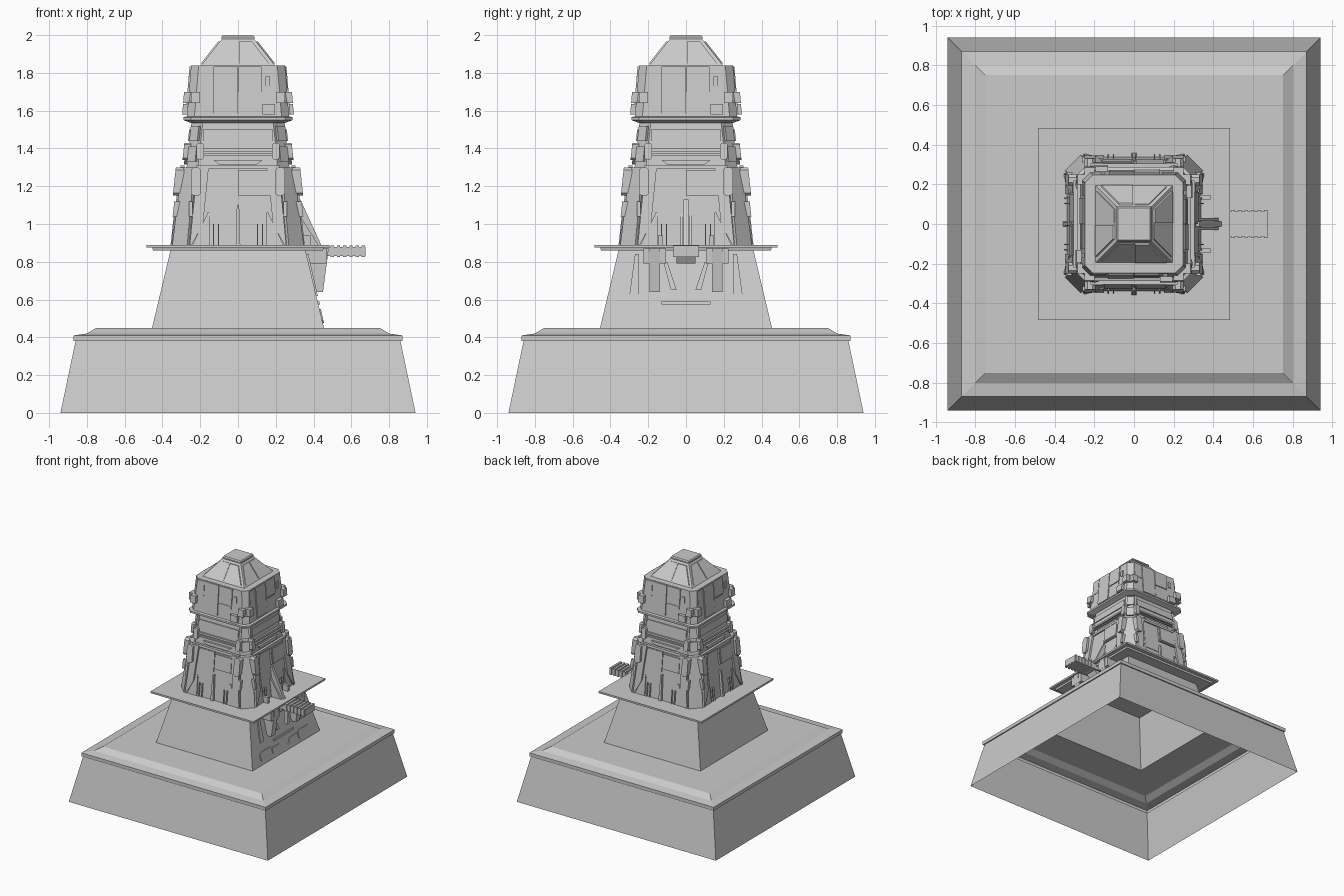
import bpy, bmesh, math
from mathutils import Matrix, Vector

cube = bpy.data.objects.get("Cube")
if cube:
    bpy.data.objects.remove(cube, do_unlink=True)

grey = bpy.data.materials.new("plain grey")
grey.use_nodes = True
colour = (0.6, 0.6, 0.6, 1)
grey.diffuse_color = colour
grey.node_tree.nodes["Principled BSDF"].inputs["Base Color"].default_value = colour

# Main heights and corner cuts
rim, ledge, deck = 0.38, 0.45, 0.89
waist, neck, shoulder, crown, summit = 1.3, 1.55, 1.84, 1.98, 2
body_cut, upper_cut, head_cut = 0.08, 0.06, 0.04


def finish(name, bm):
    mesh = bpy.data.meshes.new(name)
    bm.to_mesh(mesh)
    bm.free()
    mesh.materials.append(grey)
    bpy.context.collection.objects.link(bpy.data.objects.new(name, mesh))


def square_ring(bm, half, height, cut):
    """Square outline whose corners may be cut off."""
    points = []
    for quarter in range(4):
        turn = Matrix.Rotation(quarter * math.pi / 2, 3, "Z")
        ends = (cut - half, half - cut) if cut else (half,)
        points += [turn @ Vector((end, -half, height)) for end in ends]
    return [bm.verts.new(point) for point in points]


def bridge(bm, lower, upper):
    count = len(lower)
    for i in range(count):
        j = (i + 1) % count
        bm.faces.new((lower[i], lower[j], upper[j], upper[i]))


def loft(name, profile, cut=0, closed_top=True, closed_bottom=False):
    bm = bmesh.new()
    rings = [square_ring(bm, half, height, cut) for half, height in profile]
    for lower, upper in zip(rings, rings[1:]):
        bridge(bm, lower, upper)
    if closed_top:
        bm.faces.new(rings[-1])
    if closed_bottom:
        bm.faces.new(rings[0][::-1])
    finish(name, bm)


def prism(bm, inner, outer):
    start = [bm.verts.new(point) for point in inner]
    end = [bm.verts.new(point) for point in outer]
    bm.faces.new(start[::-1])
    bm.faces.new(end)
    bridge(bm, start, end)


def clipped(corners, clip):
    """Cut every corner of an outline by the same length."""
    outline = []
    for i, corner in enumerate(corners):
        for other in (corners[i - 1], corners[(i + 1) % len(corners)]):
            outline.append(corner + (other - corner).normalized() * clip)
    return outline


faces = range(4)
corners = [face + 0.5 for face in faces]
gun_side = [1]


def panel(name, wall, left, right, bottom, top, depth, lean_left=0, lean_right=0,
          clip=0, mirror=False, turns=faces):
    """Raised four-sided plate on a sloping wall, repeated around the tower."""
    outline = [Vector((left, bottom)), Vector((right, bottom)),
               Vector((right + lean_right, top)), Vector((left + lean_left, top))]
    if clip:
        outline = clipped(outline, clip)
    bm = bmesh.new()
    for step in turns:
        turn = Matrix.Rotation(step * math.pi / 2, 3, "Z")
        for side in ((1, -1) if mirror else (1,)):
            inner, outer = [[turn @ Vector((side * u, -wall(z) - offset, z)) for u, z in outline]
                            for offset in (-0.01, depth)]
            prism(bm, inner, outer)
    bmesh.ops.recalc_face_normals(bm, faces=bm.faces)
    finish(name, bm)


def band(name, wall, half, bottom, top, depth, lean=0, turns=faces):
    panel(name, wall, -half, half, bottom, top, depth, lean_left=-lean, lean_right=lean, turns=turns)


def block(name, back, front, bottom, top, width, lean=0, spread=0):
    """Block on the gun side; a spread makes a pair of them."""
    bm = bmesh.new()
    profile = [(back, bottom), (front, bottom), (front + lean, top), (back, top)]
    for centre in {-spread, spread}:
        start, end = [[(x, centre + half, z) for x, z in profile] for half in (-width / 2, width / 2)]
        prism(bm, start, end)
    bmesh.ops.recalc_face_normals(bm, faces=bm.faces)
    finish(name, bm)


def slope(foot, bottom, brow, top):
    return lambda z: foot + (brow - foot) * (z - bottom) / (top - bottom)


def diagonal(wall, cut):
    return lambda z: (2 * wall(z) - cut) / math.sqrt(2)


pedestal = slope(0.455, ledge, 0.355, deck)
lower = slope(0.337, deck, 0.293, waist)
upper = slope(0.272, waist, 0.245, neck)
head = slope(0.272, neck, 0.248, shoulder)
roof = slope(0.195, shoulder, 0.085, crown)
lower_corner = diagonal(lower, body_cut)
upper_corner = diagonal(upper, upper_cut)
head_corner = diagonal(head, head_cut)


def tower_stage(name, wall, bottom, top, cut=0):
    loft(name, [(wall(bottom), bottom), (wall(top), top)], cut)


# Hollow base and pedestal, with the deck above
loft("base", [(0.94, 0), (0.86, rim), (0.87, rim), (0.87, 0.41), (0.8, 0.42),
              (0.75, ledge), (pedestal(ledge), ledge)], closed_top=False)
loft("pedestal", [(pedestal(ledge), ledge), (pedestal(deck), deck - 0.02)], closed_top=False)
loft("deck_underside", [(0.45, deck - 0.03), (0.455, deck - 0.01)], closed_bottom=True)
loft("deck", [(0.485, deck - 0.015), (0.485, deck)], closed_bottom=True)

# Tower stages
tower_stage("lower_tower", lower, deck, waist, body_cut)
tower_stage("upper_tower", upper, waist, neck, upper_cut)
tower_stage("head", head, neck, shoulder, head_cut)
tower_stage("roof", roof, shoulder, crown)
loft("collar", [(0.25, neck - 0.015), (0.288, neck), (0.288, neck + 0.015), (0.27, neck + 0.02)],
     head_cut, closed_bottom=True)
loft("roof_cap", [(0.087, crown), (0.087, summit - 0.01), (0.08, summit)], closed_bottom=True)

# Flared corner armour on the lower tower
panel("armour_foot", lower, left=0.245, right=0.255, bottom=deck, top=1, depth=0.016,
      lean_left=-0.06, lean_right=-0.01, mirror=True)
panel("flank_armour", lower, left=0.185, right=0.245, bottom=1, top=waist, depth=0.016,
      lean_left=-0.03, lean_right=-0.03, mirror=True)
panel("inner_leg", lower, left=0.15, right=0.24, bottom=deck, top=1.06, depth=0.009,
      lean_right=-0.08, mirror=True)
band("corner_armour", lower_corner, half=0.056, bottom=deck, top=waist, depth=0.016,
     lean=-0.01, turns=corners)
panel("corner_pod", lower, left=0.195, right=0.25, bottom=1.15, top=waist, depth=0.036,
      clip=0.015, mirror=True)
panel("pod_rib", lower, left=0.24, right=0.26, bottom=1.04, top=1.12, depth=0.025, mirror=True)

# Lower wall details
for edge in (0.1, 0.127):
    panel("slot_edge", lower, left=edge, right=edge + 0.006, bottom=deck, top=1, depth=0.012, mirror=True)
band("wall_fin", lower, half=0.012, bottom=deck, top=1.1, depth=0.02, lean=-0.006)
panel("wall_skin", lower, left=-0.15, right=-0.01, bottom=1.04, top=1.28, depth=0.004)
panel("hatch_frame", lower, left=0, right=0.17, bottom=1.15, top=1.285, depth=0.014)
panel("hatch", lower, left=0.01, right=0.16, bottom=1.16, top=1.275, depth=0.02)
band("waist_trim", lower, half=0.22, bottom=waist - 0.01, top=waist + 0.01, depth=0.012)

# Bands around the upper tower
band("vent", upper, half=0.1, bottom=waist + 0.015, top=waist + 0.04, depth=0.016, lean=0.03)
band("narrow_band", upper, half=0.18, bottom=1.363, top=1.373, depth=0.014)
band("wide_band", upper, half=0.18, bottom=1.385, top=1.4, depth=0.014)
panel("band_end", upper, left=0.18, right=0.22, bottom=1.34, top=1.43, depth=0.026,
      clip=0.01, mirror=True)
band("upper_panel", upper, half=0.185, bottom=1.44, top=1.5, depth=0.008)
for height in (1.33, 1.44):
    band("corner_rib", upper_corner, half=0.03, bottom=height, top=height + 0.08, depth=0.014, turns=corners)

# Head panels and boxes
panel("tall_panel", head, left=-0.13, right=-0.003, bottom=1.585, top=shoulder - 0.005, depth=0.008)
panel("high_panel", head, left=0.003, right=0.125, bottom=1.7, top=shoulder - 0.005, depth=0.008)
panel("low_skin", head, left=0.003, right=0.12, bottom=1.585, top=1.69, depth=0.004)
panel("side_skin", head, left=-0.21, right=-0.14, bottom=1.71, top=1.83, depth=0.004)
panel("small_cover", head, left=0.145, right=0.17, bottom=1.73, top=1.78, depth=0.008)
panel("side_box", head, left=0.2, right=0.25, bottom=1.64, top=1.7, depth=0.026, mirror=True)
panel("low_box", head, left=0.13, right=0.195, bottom=1.58, top=1.635, depth=0.026)
band("corner_box", head_corner, half=0.045, bottom=1.64, top=1.7, depth=0.015, turns=corners)

# Roof panels
panel("roof_panel", roof, left=0.004, right=0.165, bottom=shoulder + 0.01, top=crown - 0.015,
      depth=0.009, lean_right=-0.09)
panel("roof_skin", roof, left=-0.165, right=-0.004, bottom=shoulder + 0.01, top=crown - 0.015,
      depth=0.004, lean_left=0.09)

# Weapon mount on the model's left side
block("mount_spike", back=0.3, front=0.44, bottom=deck, top=1.13, width=0.024, lean=-0.11)
block("spike_cheek", back=0.3, front=0.425, bottom=deck, top=1.05, width=0.014, lean=-0.1, spread=0.023)
block("mount_lug", back=0.3, front=0.385, bottom=deck, top=0.94, width=0.024, spread=0.135)
block("gun_bracket", back=0.36, front=0.45, bottom=0.64, top=deck - 0.02, width=0.056, lean=0.03, spread=0.165)
block("bracket_collar", back=0.35, front=0.47, bottom=0.79, top=deck - 0.02, width=0.12, spread=0.165)
block("gun_housing", back=0.35, front=0.43, bottom=0.79, top=deck - 0.02, width=0.1, lean=0.05)
block("gun", back=0.4, front=0.675, bottom=0.83, top=0.878, width=0.126)
for i in range(6):
    start = 0.49 + i * 0.033
    block("gun_rib", back=start, front=start + 0.018, bottom=0.825, top=0.885, width=0.14)

# Plating on the pedestal under the gun
panel("mount_strut", pedestal, left=0.05, right=0.08, bottom=0.65, top=0.8, depth=0.02,
      lean_left=0.05, lean_right=0.04, mirror=True, turns=gun_side)
panel("outer_plating", pedestal, left=0.18, right=0.33, bottom=0.475, top=0.55, depth=0.006,
      clip=0.015, mirror=True, turns=gun_side)
panel("inner_plating", pedestal, left=0.04, right=0.17, bottom=0.49, top=0.535, depth=0.006,
      lean_left=0.03, mirror=True, turns=gun_side)
panel("side_plating", pedestal, left=0.25, right=0.3, bottom=0.62, top=0.84, depth=0.006,
      lean_right=-0.03, mirror=True, turns=gun_side)
band("mount_bar", pedestal, half=0.13, bottom=0.575, top=0.59, depth=0.008, turns=gun_side)
